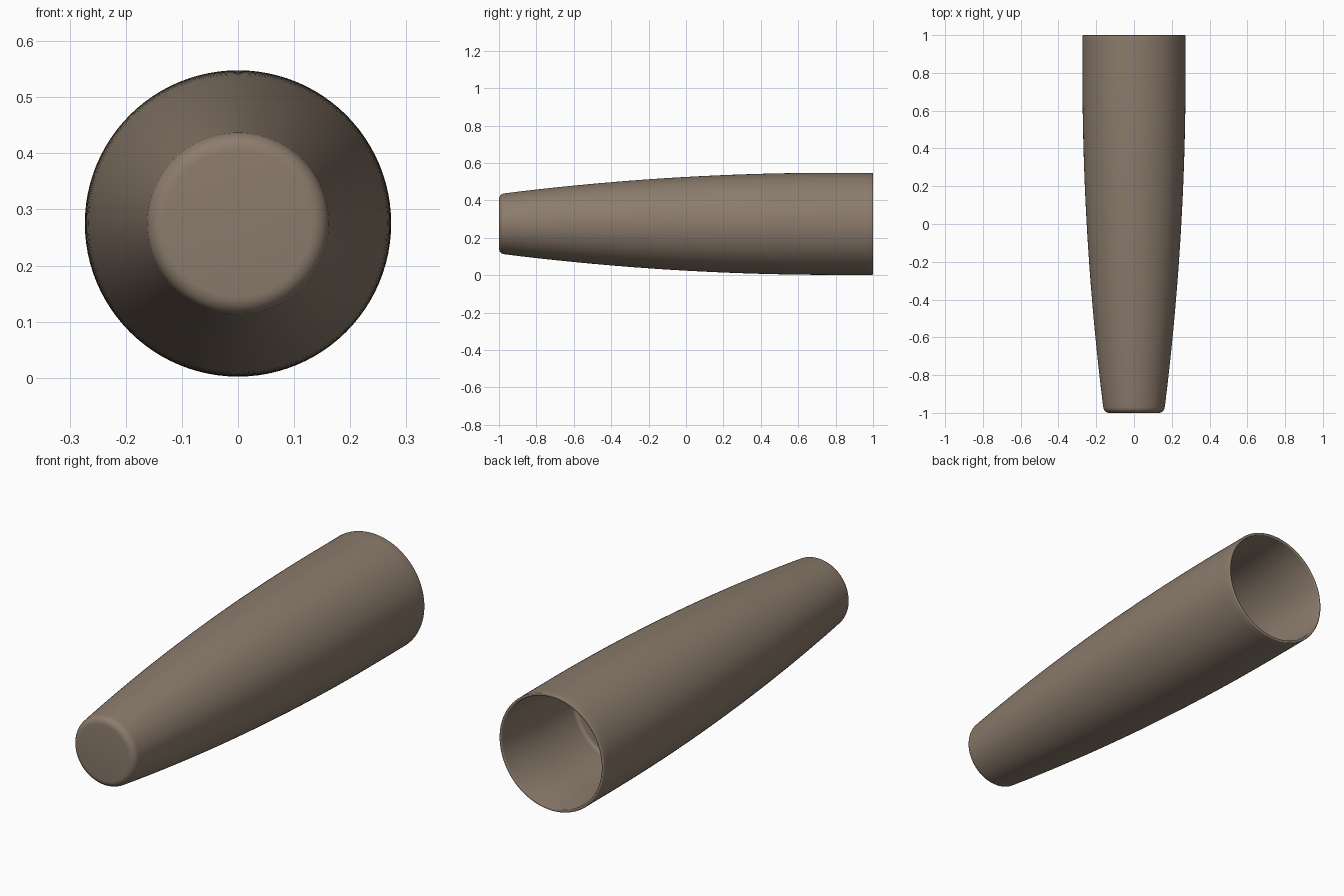
import bpy, bmesh, math
from mathutils import Matrix

if "Cube" in bpy.data.objects:
    bpy.data.objects.remove(bpy.data.objects["Cube"])

SEGMENTS = 96
R = 0.273          # radius at the open end
CENTRE_Z = 0.275


def arc(cy, cr, rad, a0, a1, n=6):
    """Fillet points (y, r) around a centre."""
    return [(cy + rad * math.cos(math.radians(a0 + (a1 - a0) * i / n)),
             cr + rad * math.sin(math.radians(a0 + (a1 - a0) * i / n)))
            for i in range(n + 1)]


def outer_radius(y):
    return R - 0.11 * (max(0.0, 0.8 - y) / 1.77) ** 2


def lathe(name, profile):
    """Revolve (y, r) points about the y axis; zero radius closes the end."""
    bm = bmesh.new()
    verts = [bm.verts.new((r, y, 0)) for y, r in profile]
    edges = [bm.edges.new(p) for p in zip(verts, verts[1:])]
    bmesh.ops.spin(bm, geom=verts + edges, cent=(0, 0, 0), axis=(0, 1, 0),
                   angle=math.tau, steps=SEGMENTS)
    bmesh.ops.remove_doubles(bm, verts=bm.verts, dist=1e-5)
    bmesh.ops.transform(bm, matrix=Matrix.Translation((0, 0, CENTRE_Z)), verts=bm.verts)
    bmesh.ops.recalc_face_normals(bm, faces=bm.faces)
    mesh = bpy.data.meshes.new(name)
    bm.to_mesh(mesh)
    bm.free()
    obj = bpy.data.objects.new(name, mesh)
    bpy.context.collection.objects.link(obj)
    bpy.context.view_layer.objects.active = obj
    obj.select_set(True)
    bpy.ops.object.shade_smooth_by_angle(angle=math.radians(35))
    return obj


# Closed narrow end with a rounded edge
profile = [(-1.0, 0.0)] + arc(-0.968, 0.131, 0.032, 180, 90)
# Long bulging taper
profile += [(y, outer_radius(y)) for y in [-0.94 + 1.9 * i / 30 for i in range(31)]]
# Thin rounded rim at the open end
profile += arc(0.996, R - 0.004, 0.004, 90, 0, 3)
profile += arc(0.996, R - 0.009, 0.004, 0, -90, 3)
# Socket wall and its recessed floor
profile += [(0.75, 0.259), (0.49, 0.257)]
profile += arc(0.485, 0.242, 0.015, 90, 180, 4)
profile += [(0.47, 0.0)]

body = lathe("tapered_sleeve", profile)

# Brown finish
brown = bpy.data.materials.new("brown")
brown.diffuse_color = (0.26, 0.2, 0.15, 1)
brown.use_nodes = True
brown.node_tree.nodes["Principled BSDF"].inputs["Base Color"].default_value = brown.diffuse_color
body.data.materials.append(brown)
